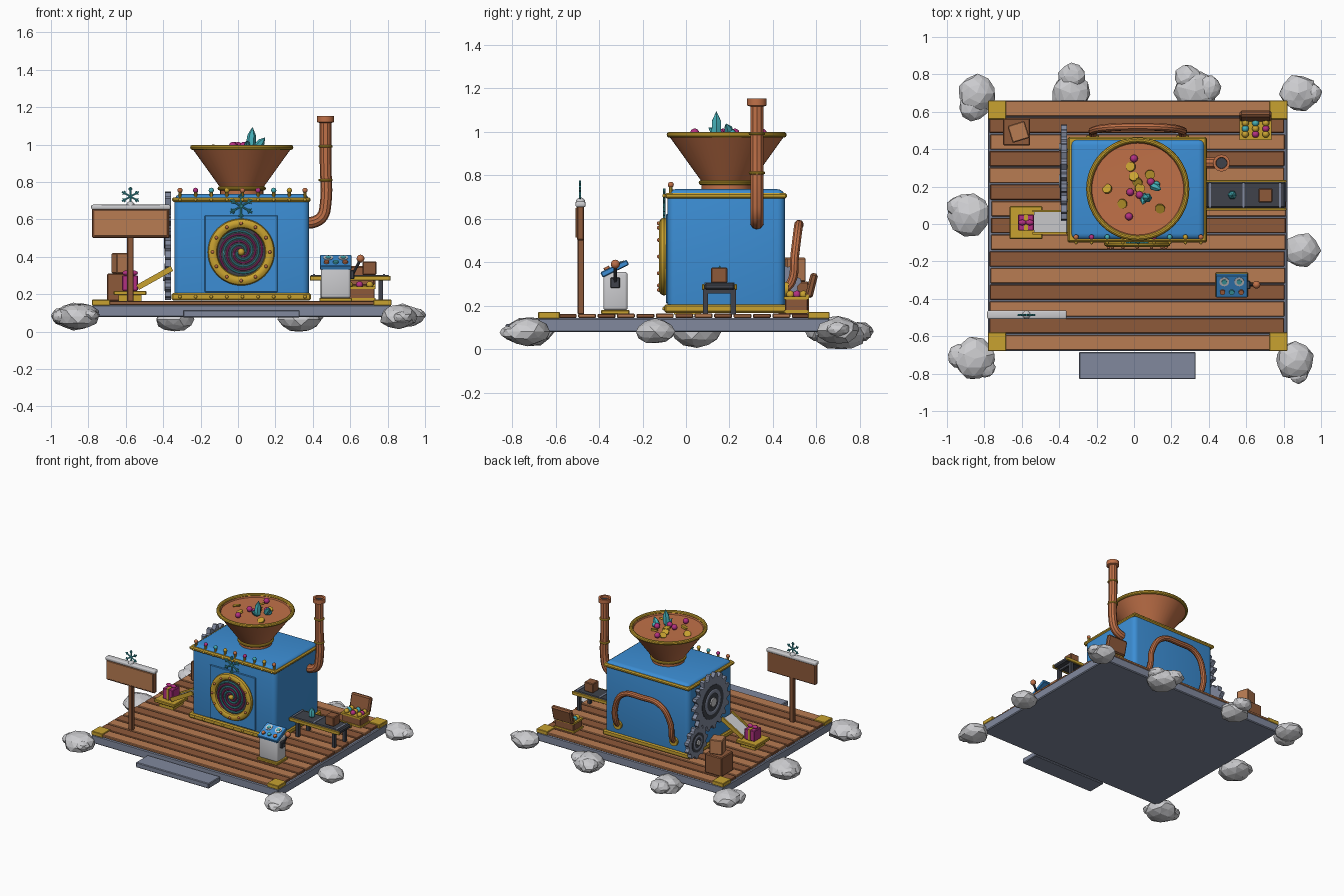
import bpy, bmesh, math, random
from math import pi, sin, cos, radians
from mathutils import Matrix, Vector, Euler

if "Cube" in bpy.data.objects:
    bpy.data.objects.remove(bpy.data.objects["Cube"])

random.seed(4)
COLOURS = {
    "blue": (.045, .27, .66), "gold": (.58, .36, .03), "copper": (.53, .165, .065),
    "light_wood": (.48, .20, .085), "dark_wood": (.27, .10, .042), "slate": (.05, .055, .07),
    "steel": (.22, .25, .34), "pale_grey": (.60, .60, .62), "teal": (.06, .43, .48),
    "magenta": (.45, .03, .22)}
MAT = {}
for key, c in COLOURS.items():
    MAT[key] = bpy.data.materials.new(key)
    MAT[key].diffuse_color = (*c, 1)


# ---- helpers ----
def link(name, mat, me, smooth=False):
    ob = bpy.data.objects.new(name, me)
    bpy.context.collection.objects.link(ob)
    me.materials.clear()
    me.materials.append(MAT[mat])
    if smooth:
        me.shade_smooth()
        me.set_sharp_from_angle(angle=radians(35))
    return ob


def add(name, mat, bm, loc=(0, 0, 0), rot=(0, 0, 0), smooth=False):
    bmesh.ops.recalc_face_normals(bm, faces=bm.faces)
    bm.transform(Matrix.Translation(loc) @ Euler(rot).to_matrix().to_4x4())
    me = bpy.data.meshes.new(name)
    bm.to_mesh(me)
    bm.free()
    return link(name, mat, me, smooth)


def box(name, mat, x, y, z, bevel=0.0, rot=(0, 0, 0), seg=1):
    """Box from (min, max) spans, turned about its own centre."""
    bm = bmesh.new()
    bmesh.ops.create_cube(bm, size=1)
    bmesh.ops.scale(bm, vec=(x[1] - x[0], y[1] - y[0], z[1] - z[0]), verts=bm.verts)
    if bevel:
        bmesh.ops.bevel(bm, geom=bm.edges[:], offset=bevel, segments=seg, profile=.5, affect='EDGES')
    return add(name, mat, bm, [(s[0] + s[1]) / 2 for s in (x, y, z)], rot, seg > 1)


def lathe(name, mat, profile, loc, rot=(0, 0, 0), n=32, closed=False):
    """Spin (radius, height) points around local z."""
    bm = bmesh.new()
    vs = [bm.verts.new((max(r, 0), 0, h)) for r, h in profile]
    es = [bm.edges.new(p) for p in zip(vs, vs[1:])]
    if closed:
        es.append(bm.edges.new((vs[-1], vs[0])))
    bmesh.ops.spin(bm, geom=vs + es, axis=(0, 0, 1), cent=(0, 0, 0), angle=2 * pi, steps=n)
    bmesh.ops.remove_doubles(bm, verts=bm.verts, dist=1e-5)
    return add(name, mat, bm, loc, rot, True)


def disc(name, mat, r, h, loc, rot=(0, 0, 0), n=24):
    return lathe(name, mat, [(0, 0), (r, 0), (r, h), (0, h)], loc, rot, n)


def ring(name, mat, r, t, loc, rot=(0, 0, 0), squash=1.0, n=40):
    pts = [(r + t * cos(a * pi / 5), t * squash * sin(a * pi / 5)) for a in range(10)]
    return lathe(name, mat, pts, loc, rot, n, True)


def ball(name, mat, r, loc, scale=(1, 1, 1)):
    bm = bmesh.new()
    bmesh.ops.create_uvsphere(bm, u_segments=12, v_segments=8, radius=r)
    bmesh.ops.scale(bm, vec=scale, verts=bm.verts)
    return add(name, mat, bm, loc, smooth=True)


def crystal(name, r, h, loc, rot=(0, 0, 0)):
    return lathe(name, "teal", [(0, 0), (r, h * .2), (r * .9, h * .65), (0, h)], loc, rot, 6)


def tube(name, mat, pts, r, smooth_path=True):
    cu = bpy.data.curves.new(name, 'CURVE')
    cu.dimensions, cu.bevel_depth, cu.bevel_resolution = '3D', r, 3
    cu.use_fill_caps, cu.resolution_u = True, 6
    sp = cu.splines.new('BEZIER' if smooth_path else 'POLY')
    store = sp.bezier_points if smooth_path else sp.points
    store.add(len(pts) - 1)
    for p, co in zip(store, pts):
        if smooth_path:
            p.co, p.handle_left_type, p.handle_right_type = co, 'AUTO', 'AUTO'
        else:
            p.co = (*co, 1)
    tmp = bpy.data.objects.new(name + "_path", cu)
    bpy.context.collection.objects.link(tmp)
    bpy.context.view_layer.update()
    dg = bpy.context.evaluated_depsgraph_get()
    me = bpy.data.meshes.new_from_object(tmp.evaluated_get(dg))
    bpy.data.objects.remove(tmp)
    return link(name, mat, me, True)


def snowflake(name, c, r, t):
    for k in range(6):
        a = k * pi / 3 + pi / 2
        at = lambda d, b=a: Vector((cos(b) * d, 0, sin(b) * d))
        c0 = Vector(c)
        tube(name, "teal", [c0, c0 + at(r)], t, False)
        for s in (-.7, .7):
            tube(name, "teal", [c0 + at(r * .6), c0 + at(r * .6) + at(r * .3, a + s)], t * .8, False)


# ---- platform ----
box("slab", "steel", (-.78, .82), (-.68, .66), (.078, .143), .006)
box("front_step", "steel", (-.295, .33), (-.83, -.685), (.075, .115), .005)
for i in range(15):
    y, j = .66 - i * .0893, random.uniform(-.006, .006)
    box("deck_plank", ("light_wood", "dark_wood")[i % 2], (-.768 + j, .808 + j), (y - .084, y - .002),
        (.143, .163 + j * .3), .004)
for x in (-.78, .725):
    for y in (-.68, .56):
        box("corner_plate", "gold", (x, x + .095), (y, y + .1), (.14, .17), .003)

# ---- rocks around the edge ----
for x, y, z, r in [(-.84, .70, .09, .1), (-.86, .63, .08, .08), (-.33, .79, .08, .075), (-.34, .70, .065, .105),
                   (.29, .78, .075, .075), (.33, .71, .065, .115), (.40, .73, .09, .065), (.88, .70, .085, .1),
                   (.95, .70, .09, .055), (-.88, .05, .08, .115), (-.94, .09, .09, .06), (.90, -.14, .08, .095),
                   (-.85, -.72, .08, .115), (-.93, -.71, .08, .07), (-.79, -.77, .09, .05),
                   (.86, -.73, .08, .105), (.88, -.80, .075, .055)]:
    bm = bmesh.new()
    bmesh.ops.create_icosphere(bm, subdivisions=2, radius=r)
    for v in bm.verts:
        v.co *= random.uniform(.9, 1.06)
        v.co.z = max(v.co.z * .62, -z)
    add("rock", "pale_grey", bm, (x, y, z), (0, 0, random.uniform(0, 6)))

# ---- machine body ----
box("machine_body", "blue", (-.34, .38), (-.085, .455), (.165, .735), .035, seg=4)
box("base_trim", "gold", (-.355, .39), (-.1, .465), (.166, .205), .008)
box("top_trim", "gold", (-.352, .387), (-.097, .465), (.692, .718), .008)
box("front_panel", "blue", (-.178, .212), (-.093, -.08), (.21, .62), .003)
for i in range(9):
    x = -.31 + i * .0835
    ball("lamp", ("copper", "magenta", "teal", "gold")[i % 4], .014, (x, -.07, .755))
    disc("lamp_socket", "gold", .009, .03, (x, -.07, .718), n=10)
    for z in (.186, .705):
        ball("trim_rivet", "gold", .009, (x, -.1, z))
snowflake("emblem_snowflake", (.017, -.1, .67), .068, .005)

# ---- round swirl window ----
F = (pi / 2, 0, 0)
W = Vector((.017, -.095, .425))
disc("window_glass", "slate", .14, .008, W, F, 40)
ring("window_frame", "gold", .153, .026, W + Vector((0, -.006, 0)), F, .9, 48)
for k in range(12):
    a = k * pi / 6
    ball("frame_bolt", "copper", .009, W + Vector((cos(a) * .153, -.03, sin(a) * .153)))
for arm in range(4):
    pts = []
    for i in range(32):
        t = i / 31
        a = arm * pi / 2 + t * 1.4 * 2 * pi
        d = .02 + .103 * t
        pts.append(W + Vector((cos(a) * d, -.011, sin(a) * d)))
    tube("swirl", ("teal", "magenta")[arm % 2], pts, .005, False)
ball("window_hub", "gold", .019, W + Vector((0, -.012, 0)))

# ---- funnel and sweets ----
H = (.02, .187, 0)
lathe("funnel", "copper", [(0, .73), (.115, .73), (.115, .77), (.262, .975), (.262, .985), (.25, .985),
                           (.245, .972), (0, .968)], H, n=48)
ring("funnel_rim", "gold", .262, .014, (.02, .187, .985), n=48)
ring("funnel_collar", "gold", .118, .011, (.02, .187, .765))
for x, y in [(0, .35), (-.02, .17), (-.027, .04), (.03, .155), (.09, .225)]:
    ball("sweet", "magenta", .021, (x, y, .993))
for x, y in [(-.015, .305), (-.06, .11), (-.14, .185), (.14, .085), (.085, .265), (.02, .225), (.03, .19), (.0, .25)]:
    disc("coin", "gold", .026, .012, (x, y, .975), (random.uniform(-.5, .5), random.uniform(-.5, .5), 0), 14)
crystal("tall_crystal", .026, .13, (.065, .14, .965), (0, .1, 0))
crystal("small_crystal", .022, .09, (.09, .21, .972), (.3, .7, 0))
crystal("leaning_crystal", .02, .08, (.06, .165, .972), (.9, -.3, 0))
ball("sweet", "teal", .02, (.12, .21, .99))

# ---- chimney pipe ----
tube("chimney", "copper", [(.468, .326, 1.13), (.468, .326, .9), (.468, .326, .68), (.45, .326, .615),
                           (.41, .326, .587), (.365, .326, .58)], .031)
lathe("chimney_cap", "copper", [(.03, 1.115), (.045, 1.12), (.045, 1.152), (.03, 1.152), (.028, 1.128)],
      (.468, .326, 0), n=24, closed=True)
disc("chimney_hole", "slate", .03, .004, (.468, .326, 1.131))
for z in (.81, .99):
    ring("chimney_band", "gold", .031, .007, (.468, .326, z), n=24)

# ---- arched pipe on the back ----
tube("back_pipe", "copper", [(-.22, .45, .27), (-.22, .485, .31), (-.215, .50, .43), (-.14, .515, .55), (.02, .52, .572),
                             (.18, .515, .55), (.255, .50, .43), (.26, .485, .31), (.26, .45, .27)], .021)
for x in (-.22, .26):
    disc("pipe_flange", "gold", .034, .02, (x, .472, .275), F)

# ---- meshing gears on the left ----
for y, z, r, n in [(.23, .535, .215, 18), (.41, .29, .122, 11)]:
    bm = bmesh.new()
    outline = [bm.verts.new(((r if k % 4 in (1, 2) else r * .85) * cos(k * pi / (2 * n)),
                             (r if k % 4 in (1, 2) else r * .85) * sin(k * pi / (2 * n)), 0)) for k in range(4 * n)]
    face = bm.faces.new(outline)
    up = bmesh.ops.extrude_face_region(bm, geom=[face])["geom"]
    bmesh.ops.translate(bm, vec=(0, 0, .032), verts=[v for v in up if isinstance(v, bmesh.types.BMVert)])
    L = (0, -pi / 2, 0)
    add("gear", "steel", bm, (-.357, y, z), L)
    disc("gear_recess", "slate", r * .6, .004, (-.388, y, z), L, 32)
    ring("gear_inner_ring", "steel", r * .38, r * .07, (-.39, y, z), L, .4)
    disc("gear_axle", "pale_grey", r * .16, .014, (-.388, y, z), L, 12)

# ---- delivery slide, tray and gift ----
box("slide", "pale_grey", (-.545, -.345), (-.05, .07), (.277, .289), rot=(0, -.51, 0))
for y in (-.056, .064):
    box("slide_rail", "gold", (-.55, -.34), (y, y + .012), (.272, .302), rot=(0, -.51, 0))
box("tray", "gold", (-.665, -.49), (-.08, .095), (.195, .218), .004)
box("tray_base", "gold", (-.64, -.515), (-.055, .07), (.16, .196))
box("gift", "magenta", (-.62, -.535), (-.035, .05), (.218, .30), .004)
box("gift_ribbon", "gold", (-.587, -.568), (-.038, .053), (.218, .304))
for s in (-1, 1):
    ball("gift_bow", "magenta", .022, (-.577 + s * .02, .008, .313), (1, .7, .6))

# ---- stacked crates ----
box("lower_crate", "dark_wood", (-.70, -.555), (.42, .565), (.163, .31), .006)
box("upper_crate", "light_wood", (-.665, -.57), (.445, .54), (.31, .42), .005, (0, 0, .3))

# ---- sign ----
box("sign_post", "dark_wood", (-.593, -.558), (-.498, -.468), (.16, .62), .004)
box("sign_frame", "dark_wood", (-.78, -.365), (-.502, -.468), (.50, .66), .006)
box("sign_face", "light_wood", (-.768, -.377), (-.507, -.49), (.512, .65), .002)
box("sign_snow", "pale_grey", (-.785, -.36), (-.508, -.462), (.652, .678), .009, seg=3)
ball("snow_lump", "pale_grey", .022, (-.575, -.485, .675))
snowflake("sign_snowflake", (-.575, -.487, .722), .052, .005)

# ---- control kiosk ----
box("kiosk_base", "gold", (.435, .61), (-.39, -.26), (.16, .18), .004)
box("kiosk_body", "pale_grey", (.443, .602), (-.38, -.268), (.178, .355), .014, seg=3)
T = (.45, 0, 0)
C, R = Vector((.523, -.328, .37)), Euler(T).to_matrix()
box("kiosk_panel", "blue", (.438, .608), (-.395, -.261), (.357, .383), .004, T)
for x in (-.04, .04):
    disc("gauge", "pale_grey", .026, .004, C + R @ Vector((x, .028, .012)), T)
    disc("gauge_dial", "teal", .014, .007, C + R @ Vector((x, .028, .012)), T)
for x, m in ((-.05, "copper"), (0, "teal"), (.05, "copper")):
    disc("button", m, .014, .012, C + R @ Vector((x, -.032, .012)), T, 14)
box("lever_box", "slate", (.6, .622), (-.348, -.303), (.28, .328), .004)
tube("lever", "slate", [(.61, -.325, .30), (.655, -.325, .385)], .008, False)
ball("lever_knob", "copper", .021, (.655, -.325, .39))

# ---- conveyor ----
box("conveyor_belt", "slate", (.385, .81), (.085, .225), (.272, .303), .008)
for y in (.073, .222):
    box("conveyor_rail", "gold", (.385, .815), (y, y + .013), (.272, .298), .003)
for x in (.40, .58, .775):
    box("belt_bar", "steel", (x, x + .012), (.085, .222), (.30, .307))
for x in (.44, .75):
    for y in (.078, .205):
        box("conveyor_leg", "slate", (x, x + .024), (y, y + .024), (.16, .28))
    box("conveyor_brace", "slate", (x + .004, x + .02), (.09, .215), (.255, .272))
crystal("belt_crystal", .024, .085, (.525, .155, .3))
box("belt_parcel", "dark_wood", (.665, .74), (.115, .19), (.303, .375), .005)

# ---- treasure chest ----
box("chest", "dark_wood", (.57, .73), (.455, .56), (.16, .235), .004)
for z in (.165, .228):
    box("chest_band", "gold", (.564, .736), (.45, .565), (z, z + .014))
lid = (-.25, 0, 0)
box("chest_lid", "dark_wood", (.565, .735), (.56, .595), (.235, .35), .01, lid)
box("chest_lid_band", "gold", (.565, .735), (.551, .567), (.24, .252), 0, lid)
for i in range(9):
    ball("chest_sweet", ("gold", "magenta", "gold", "teal")[i % 4], .019,
         (.595 + .055 * (i % 3), .48 + .03 * (i // 3), .25))

for m in bpy.data.materials:
    if m.users and not m.is_grease_pencil:
        m.use_nodes = True
        m.node_tree.nodes["Principled BSDF"].inputs["Base Color"].default_value = m.diffuse_color
